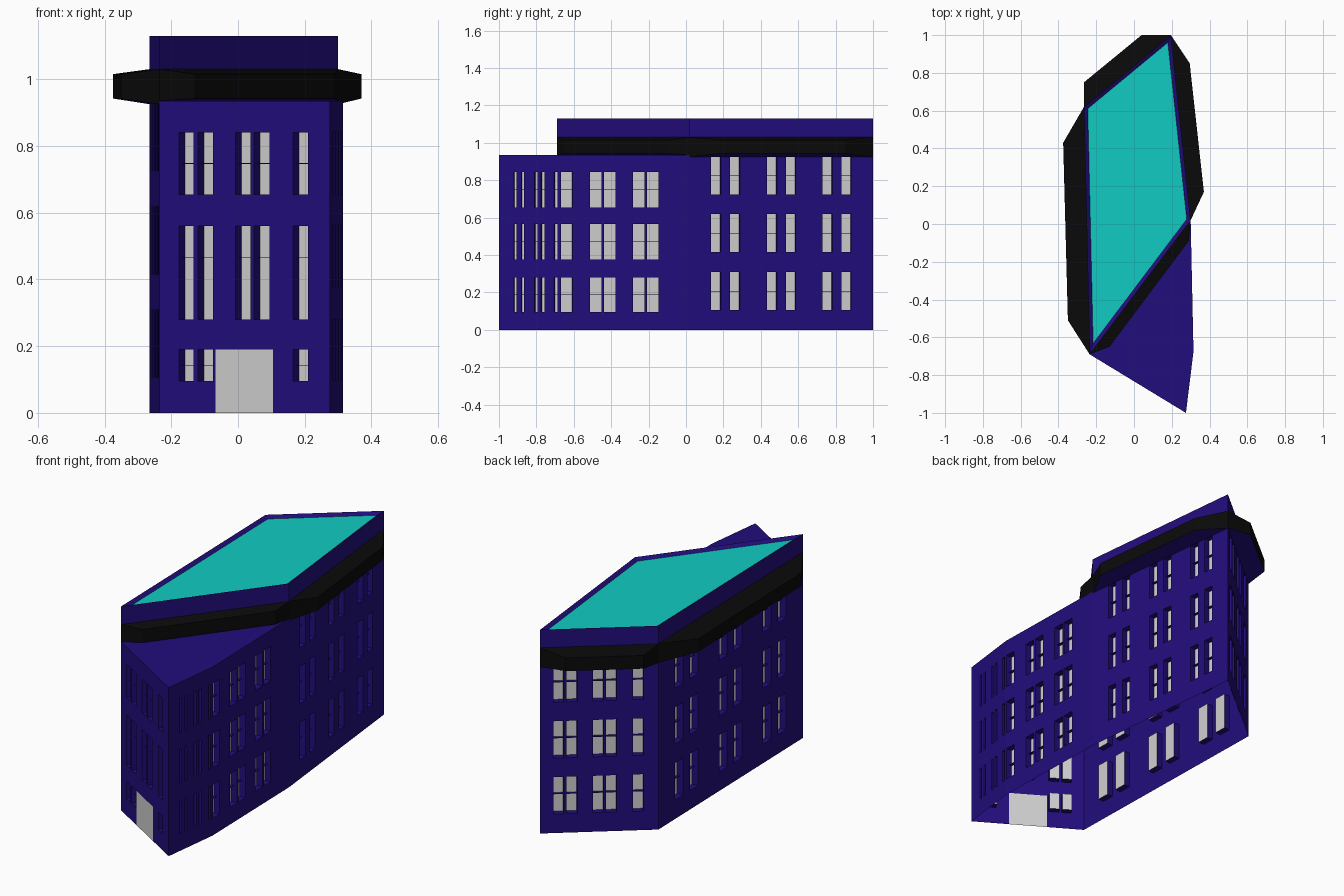
import bpy, bmesh
from mathutils import Vector

cube = bpy.data.objects.get("Cube")
if cube:
    bpy.data.objects.remove(cube, do_unlink=True)


def make_material(name, rgb):
    m = bpy.data.materials.new(name)
    m.use_nodes = True
    m.diffuse_color = (*rgb, 1)
    bsdf = m.node_tree.nodes["Principled BSDF"]
    bsdf.inputs["Base Color"].default_value = (*rgb, 1)
    bsdf.inputs["Roughness"].default_value = 0.8
    return m


PURPLE = make_material("deep purple", (0.016, 0.004, 0.2))
PANE = make_material("pale grey", (0.62, 0.62, 0.62))
CYAN = make_material("turquoise", (0.005, 0.6, 0.54))
BLACK = make_material("black", (0.003, 0.003, 0.003))


def finish(bm, name, *mats):
    bmesh.ops.remove_doubles(bm, verts=bm.verts[:], dist=0.0001)
    mesh = bpy.data.meshes.new(name)
    bm.to_mesh(mesh)
    bm.free()
    for m in mats:
        mesh.materials.append(m)
    obj = bpy.data.objects.new(name, mesh)
    bpy.context.collection.objects.link(obj)
    return obj


def face(bm, points, mat=0):
    f = bm.faces.new([bm.verts.new(p) for p in points])
    f.material_index = mat
    return f


# Footprint corners, anticlockwise from the front
FRONT_L, FRONT_R = (-0.235, -0.69), (0.275, -1.0)
BEND, MID_R = (0.315, -0.675), (0.30, 0.02)
BACK_R, BACK_L = (0.195, 1.0), (-0.265, 0.62)
EAVES, TOP = 0.935, 1.13
DEPTH = 0.035


def wall(name, a, b, columns, rows, door=None, bars=(0.5, 0.5, 0.5)):
    """Sheet wall from a to b with recessed windows; columns are fractions along it."""
    bm = bmesh.new()
    a, b = Vector((*a, 0)), Vector((*b, 0))
    along = b - a
    inward = Vector((-along.y, along.x, 0)).normalized()

    def at(u, z, d=0.0):
        return a + along * u + inward * d + Vector((0, 0, z))

    def inside(u, z, rect):
        return rect and rect[0] < u < rect[1] and rect[2] < z < rect[3]

    us = sorted({0, 1, *[u for c in columns for u in c], *(door[:2] if door else ())})
    zs = sorted({0, EAVES, *[z for r in rows for z in r], *(door[2:] if door else ())})
    windows = [(*c, *r, k) for c in columns for r, k in zip(rows, bars)]
    windows = [w for w in windows
               if not inside((w[0] + w[1]) / 2, (w[2] + w[3]) / 2, door)]
    for u0, u1 in zip(us, us[1:]):
        for z0, z1 in zip(zs, zs[1:]):
            u, z = (u0 + u1) / 2, (z0 + z1) / 2
            ring = [(u0, z0), (u1, z0), (u1, z1), (u0, z1)]
            hit = next((w for w in windows if inside(u, z, w)), None)
            if not hit:
                face(bm, [at(*p) for p in ring], 1 if inside(u, z, door) else 0)
                continue
            # Pane, four reveals and a thin glazing bar
            face(bm, [at(*p, DEPTH) for p in ring], 1)
            for p, q in zip(ring, ring[1:] + ring[:1]):
                face(bm, [at(*p), at(*q), at(*q, DEPTH), at(*p, DEPTH)])
            zb = z0 + (z1 - z0) * hit[4]
            lo, hi, out = zb - 0.0012, zb + 0.0012, DEPTH - 0.016
            face(bm, [at(u0, lo, out), at(u1, lo, out), at(u1, hi, out), at(u0, hi, out)])
            face(bm, [at(u0, hi, out), at(u1, hi, out), at(u1, hi, DEPTH), at(u0, hi, DEPTH)])
            face(bm, [at(u0, lo, DEPTH), at(u1, lo, DEPTH), at(u1, lo, out), at(u0, lo, out)])
    return finish(bm, name, PURPLE, PANE)


def fractions(spans, y0, y1):
    return [((s - y0) / (y1 - y0), (e - y0) / (y1 - y0)) for s, e in spans]


LOW_ROWS = [(0.095, 0.28), (0.375, 0.565), (0.655, 0.845)]
HIGH_ROWS = [(0.105, 0.31), (0.415, 0.62), (0.725, 0.93)]
LONG_COLUMNS = [(c + s, c + s + 0.054) for c in (0.195, 0.5, 0.803) for s in (-0.079, 0.024)]
END_COLUMNS = [(0.114, 0.2), (0.225, 0.314), (0.445, 0.535), (0.555, 0.647), (0.784, 0.873)]

# Walls
wall("front_wall", FRONT_L, FRONT_R, END_COLUMNS,
     [(0.095, 0.19), (0.28, 0.56), (0.655, 0.84)],
     door=(0.33, 0.667, 0, 0.19), bars=(0.5, 0.66, 0.5))
narrow = [(-0.92, -0.905), (-0.88, -0.865), (-0.81, -0.793),
          (-0.775, -0.757), (-0.705, -0.687)]
wall("side_front_wall", FRONT_R, BEND, fractions(narrow, FRONT_R[1], BEND[1]), LOW_ROWS)
wide = [(-0.668, -0.608), (-0.513, -0.452), (-0.438, -0.377),
        (-0.283, -0.222), (-0.208, -0.147)]
wall("side_middle_wall", BEND, MID_R, fractions(wide, BEND[1], MID_R[1]), LOW_ROWS)
wall("side_back_wall", MID_R, BACK_R, LONG_COLUMNS, HIGH_ROWS)
wall("back_wall", BACK_R, BACK_L, END_COLUMNS, HIGH_ROWS)
wall("long_wall", BACK_L, FRONT_L, LONG_COLUMNS, HIGH_ROWS)

# Low roof over the front wedge
bm = bmesh.new()
face(bm, [(*p, EAVES) for p in (FRONT_L, FRONT_R, BEND, MID_R)])
finish(bm, "low_roof", PURPLE)

# Upper block with a sloped rim round the roof
bm = bmesh.new()
outline = [FRONT_L, MID_R, BACK_R, BACK_L]
edges = list(zip(outline, outline[1:] + outline[:1]))
for p, q in edges:
    face(bm, [(*p, EAVES), (*q, EAVES), (*q, TOP), (*p, TOP)])
roof = face(bm, [(*p, TOP) for p in outline])
bmesh.ops.remove_doubles(bm, verts=bm.verts[:], dist=0.0001)
bm.normal_update()
bmesh.ops.inset_region(bm, faces=[roof], thickness=0.02, depth=-0.014,
                       use_even_offset=True)
roof.material_index = 1
finish(bm, "upper_block", PURPLE, CYAN)

# Tapered canopy on each side of the upper block
outer_edges = [((-0.13, -0.65), (0.29, -0.09)), ((0.37, 0.17), (0.295, 0.85)),
               ((0.04, 1.0), (-0.265, 0.75)), ((-0.375, 0.43), (-0.35, -0.51))]
for i, ((p, q), (r, s)) in enumerate(zip(edges, outer_edges)):
    bm = bmesh.new()
    low = EAVES if i == 0 else 0.925
    inner = [(*p, low), (*q, low), (*q, 1.03), (*p, 1.03)]
    outer = [(*r, 0.942), (*s, 0.942), (*s, 1.015), (*r, 1.015)]
    face(bm, outer)
    for k in range(4):
        n = (k + 1) % 4
        face(bm, [inner[k], inner[n], outer[n], outer[k]], 1 if k == 0 else 0)
    finish(bm, ("diagonal", "side", "back", "long")[i] + "_canopy", BLACK, PURPLE)
